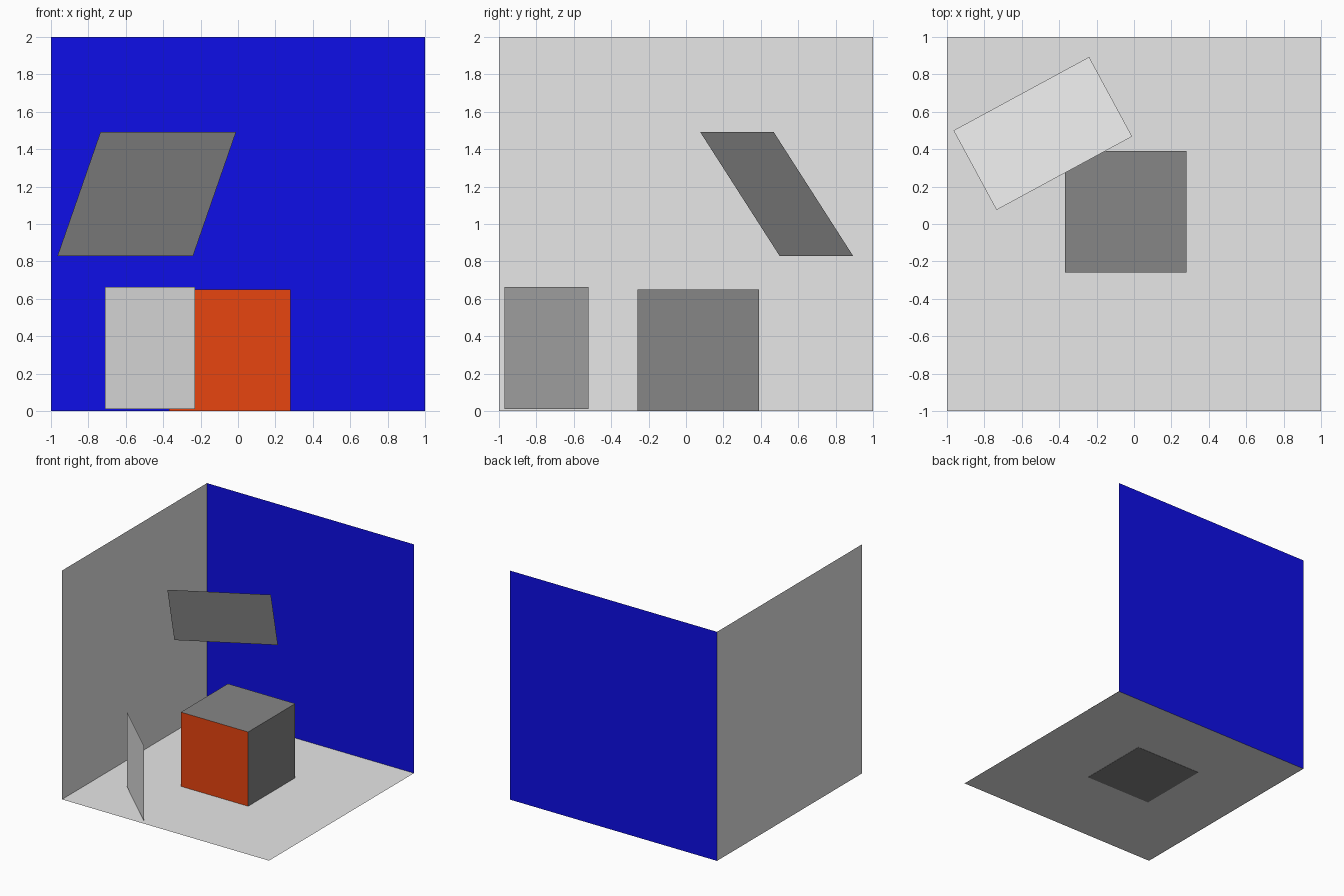
import bpy
from mathutils import Vector

if "Cube" in bpy.data.objects:
    bpy.data.objects.remove(bpy.data.objects["Cube"])


def material(name, rgb):
    m = bpy.data.materials.new(name)
    m.diffuse_color = (*rgb, 1.0)
    m.use_nodes = True
    m.node_tree.nodes["Principled BSDF"].inputs["Base Color"].default_value = m.diffuse_color
    return m


LIGHT_GREY = material("light grey", (0.8, 0.8, 0.8))
DARK_GREY = material("dark grey", (0.238, 0.238, 0.238))
BLUE = material("blue", (0.0045, 0.0045, 0.8))
ORANGE = material("orange red", (0.8, 0.058, 0.005))


def panel(name, corner, edge_a, edge_b, mat):
    """Thin flat parallelogram spanned by two edges from a corner."""
    c, a, b = Vector(corner), Vector(edge_a), Vector(edge_b)
    mesh = bpy.data.meshes.new(name)
    mesh.from_pydata([c, c + a, c + a + b, c + b], [], [(0, 1, 2, 3)])
    mesh.materials.append(mat)
    obj = bpy.data.objects.new(name, mesh)
    bpy.context.collection.objects.link(obj)
    return obj


# Open room: floor, back wall and left wall
panel("floor", (-1, -1, 0.002), (2, 0, 0), (0, 2, 0), LIGHT_GREY)
panel("back_wall", (-1, 1, 0), (2, 0, 0), (0, 0, 2), BLUE)
panel("left_wall", (-1, -1, 0), (0, 2, 0), (0, 0, 2), LIGHT_GREY)

# Tilted panel hanging above the box
panel("tilted_panel", (-0.965, 0.50, 0.83), (0.725, 0.393, 0),
      (0.23, -0.425, 0.663), LIGHT_GREY)

# Upright panel standing diagonally near the front left
panel("upright_panel", (-0.71, -0.52, 0.01), (0.48, -0.45, 0),
      (0, 0, 0.653), LIGHT_GREY)

# Box with a coloured front face
bpy.ops.mesh.primitive_cube_add(size=0.65, location=(-0.045, 0.065, 0.325))
box = bpy.context.object
box.name = "box"
box.data.materials.append(DARK_GREY)
box.data.materials.append(ORANGE)
for face in box.data.polygons:
    face.material_index = 1 if face.normal.y < -0.5 else 0
